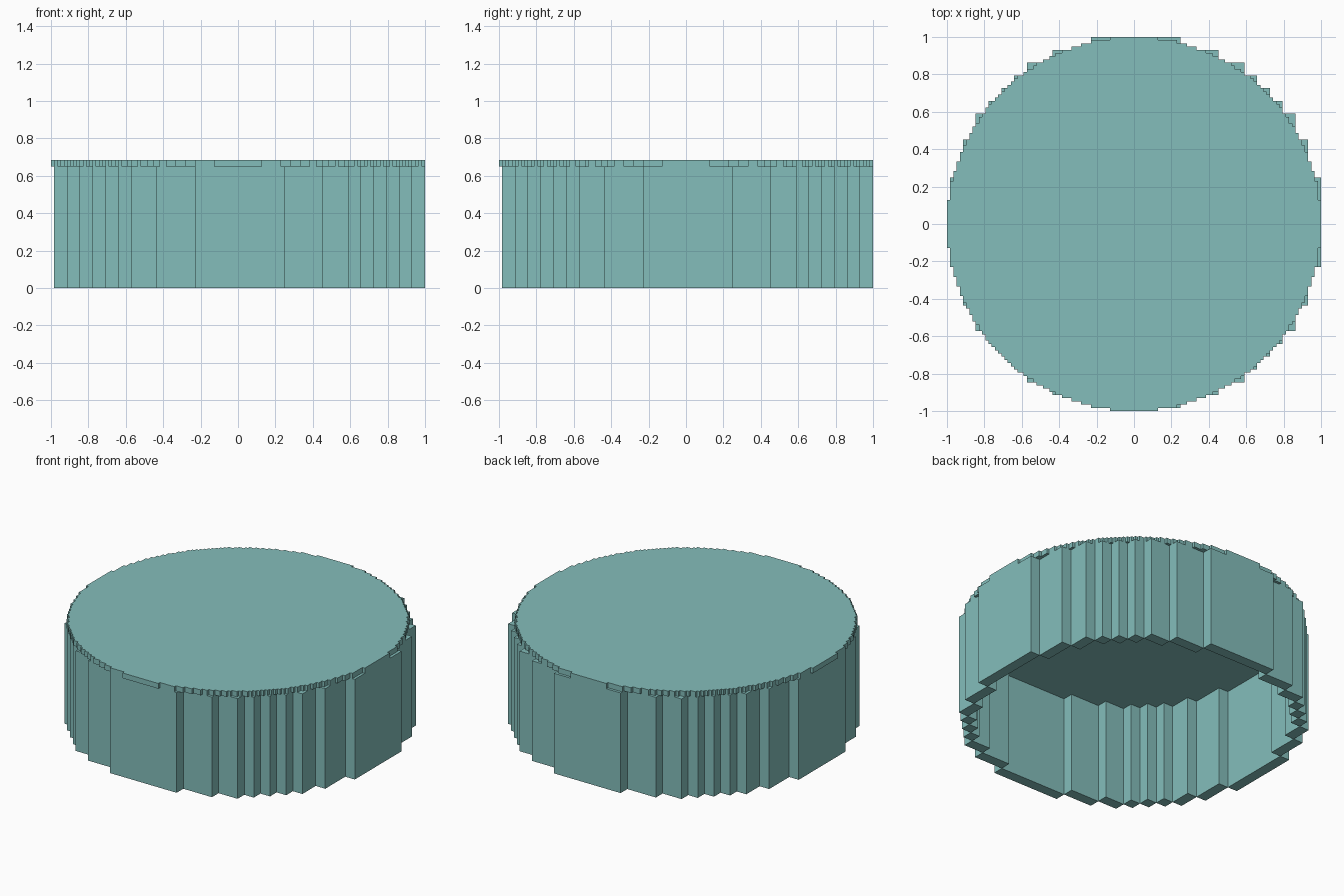
import bpy
import bmesh

if "Cube" in bpy.data.objects:
    bpy.data.objects.remove(bpy.data.objects["Cube"])

U = 2 / 117            # fine block size; one coarse block is four fine ones
SIDES = ((1, 0), (0, 1), (-1, 0), (0, -1))

teal = bpy.data.materials.new("soft_teal")
teal.use_nodes = True
colour = (0.231, 0.515, 0.497, 1)
teal.diffuse_color = colour
teal.node_tree.nodes["Principled BSDF"].inputs["Base Color"].default_value = colour


def disc(radius):
    """Grid cells whose centres lie inside a circle."""
    n = int(radius)
    return {(i, j) for i in range(-n, n + 1) for j in range(-n, n + 1)
            if i * i + j * j <= radius * radius}


def rim(cells):
    """Only the cells with an open side."""
    return {(i, j) for i, j in cells
            if any((i + a, j + b) not in cells for a, b in SIDES)}


def block_part(name, cells, size, centre, z0, z1):
    """Extrude a set of grid cells into a stepped solid."""
    bm = bmesh.new()
    verts = {}

    def vert(x, y, z):
        key = (x, y, z)
        if key not in verts:
            verts[key] = bm.verts.new(
                ((x - 0.5) * size + centre, (y - 0.5) * size + centre, z))
        return verts[key]

    for i, j in cells:
        ring = [(i, j), (i + 1, j), (i + 1, j + 1), (i, j + 1)]
        bm.faces.new([vert(x, y, z1) for x, y in ring])
        bm.faces.new([vert(x, y, z0) for x, y in reversed(ring)])
        # side walls only where the neighbour is empty
        for k, (a, b) in enumerate(((0, -1), (1, 0), (0, 1), (-1, 0))):
            if (i + a, j + b) not in cells:
                p, q = ring[k], ring[(k + 1) % 4]
                bm.faces.new([vert(*p, z0), vert(*q, z0),
                              vert(*q, z1), vert(*p, z1)])

    # merge coplanar cells into large flat faces
    bmesh.ops.dissolve_limit(bm, angle_limit=0.01, verts=bm.verts[:],
                             edges=bm.edges[:])
    mesh = bpy.data.meshes.new(name)
    bm.to_mesh(mesh)
    bm.free()
    mesh.materials.append(teal)
    obj = bpy.data.objects.new(name, mesh)
    bpy.context.collection.objects.link(obj)
    return obj


# hollow coarse-stepped wall, open underneath
block_part("round_wall", rim(disc(14.5)), 4 * U, 0.5 * U, 0, 38 * U)

# thin fine-stepped plate closing the top
block_part("top_plate", disc(58.5), U, 0, 38 * U, 40 * U)
